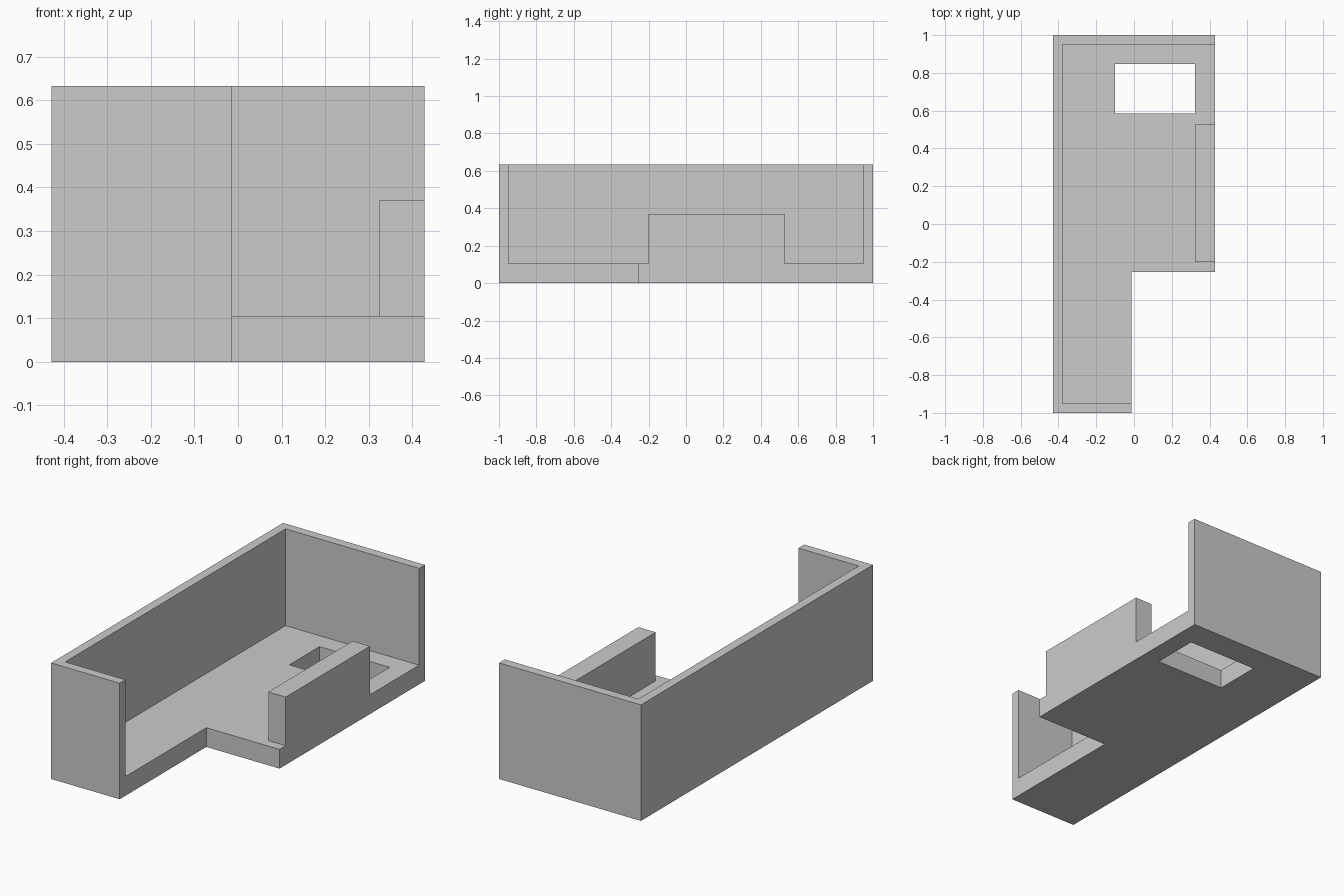
import bpy
import bmesh

cube = bpy.data.objects.get("Cube")
if cube:
    bpy.data.objects.remove(cube, do_unlink=True)

grey = bpy.data.materials.new("plain grey")
grey.use_nodes = True
colour = (0.6, 0.6, 0.6, 1)
grey.diffuse_color = colour
grey.node_tree.nodes["Principled BSDF"].inputs["Base Color"].default_value = colour


def prism(name, outline, bottom, top):
    """Extrude a flat outline upwards into a solid."""
    bm = bmesh.new()
    face = bm.faces.new([bm.verts.new((x, y, bottom)) for x, y in outline])
    grown = bmesh.ops.extrude_face_region(bm, geom=[face])["geom"]
    verts = [v for v in grown if isinstance(v, bmesh.types.BMVert)]
    bmesh.ops.translate(bm, vec=(0, 0, top - bottom), verts=verts)
    bmesh.ops.recalc_face_normals(bm, faces=bm.faces)
    mesh = bpy.data.meshes.new(name)
    bm.to_mesh(mesh)
    bm.free()
    mesh.materials.append(grey)
    obj = bpy.data.objects.new(name, mesh)
    bpy.context.collection.objects.link(obj)
    return obj


def rect(x0, x1, y0, y1):
    return [(x0, y0), (x1, y0), (x1, y1), (x0, y1)]


LEFT, RIGHT, STEP_X, STEP_Y = -0.428, 0.428, -0.014, -0.253
HEIGHT, FLOOR, RAIL = 0.633, 0.105, 0.37
WALL = 0.05
RAIL_X, RAIL_Y0, RAIL_Y1 = 0.323, -0.2, 0.527
OUT = 0.6  # cutters reach past the open side

# Stepped outline, full height
tray = prism("tray", [(LEFT, -1), (STEP_X, -1), (STEP_X, STEP_Y),
                      (RIGHT, STEP_Y), (RIGHT, 1), (LEFT, 1)], 0, HEIGHT)

# Hollow above the floor, going around the side rail
inner, end = LEFT + WALL, 1 - WALL
cutters = [
    prism("hollow_cutter", [(inner, -end), (OUT, -end), (OUT, RAIL_Y0),
                            (RAIL_X, RAIL_Y0), (RAIL_X, RAIL_Y1),
                            (OUT, RAIL_Y1), (OUT, end), (inner, end)], FLOOR, 1),
    # Lower the rail
    prism("rail_top_cutter", rect(0.2, OUT, -0.3, 0.6), RAIL, 1),
    # Rectangular opening through the floor
    prism("opening_cutter", rect(-0.1, RAIL_X, 0.585, 0.846), -0.2, 0.3),
]
for cutter in cutters:
    cutter.hide_render = True
    mod = tray.modifiers.new(cutter.name, "BOOLEAN")
    mod.operation = "DIFFERENCE"
    mod.solver = "EXACT"
    mod.object = cutter

# Bake the cuts and drop the cutters
bpy.context.view_layer.update()
depsgraph = bpy.context.evaluated_depsgraph_get()
result = bpy.data.meshes.new_from_object(tray.evaluated_get(depsgraph))
tray.modifiers.clear()
tray.data = result
for cutter in cutters:
    bpy.data.objects.remove(cutter, do_unlink=True)
